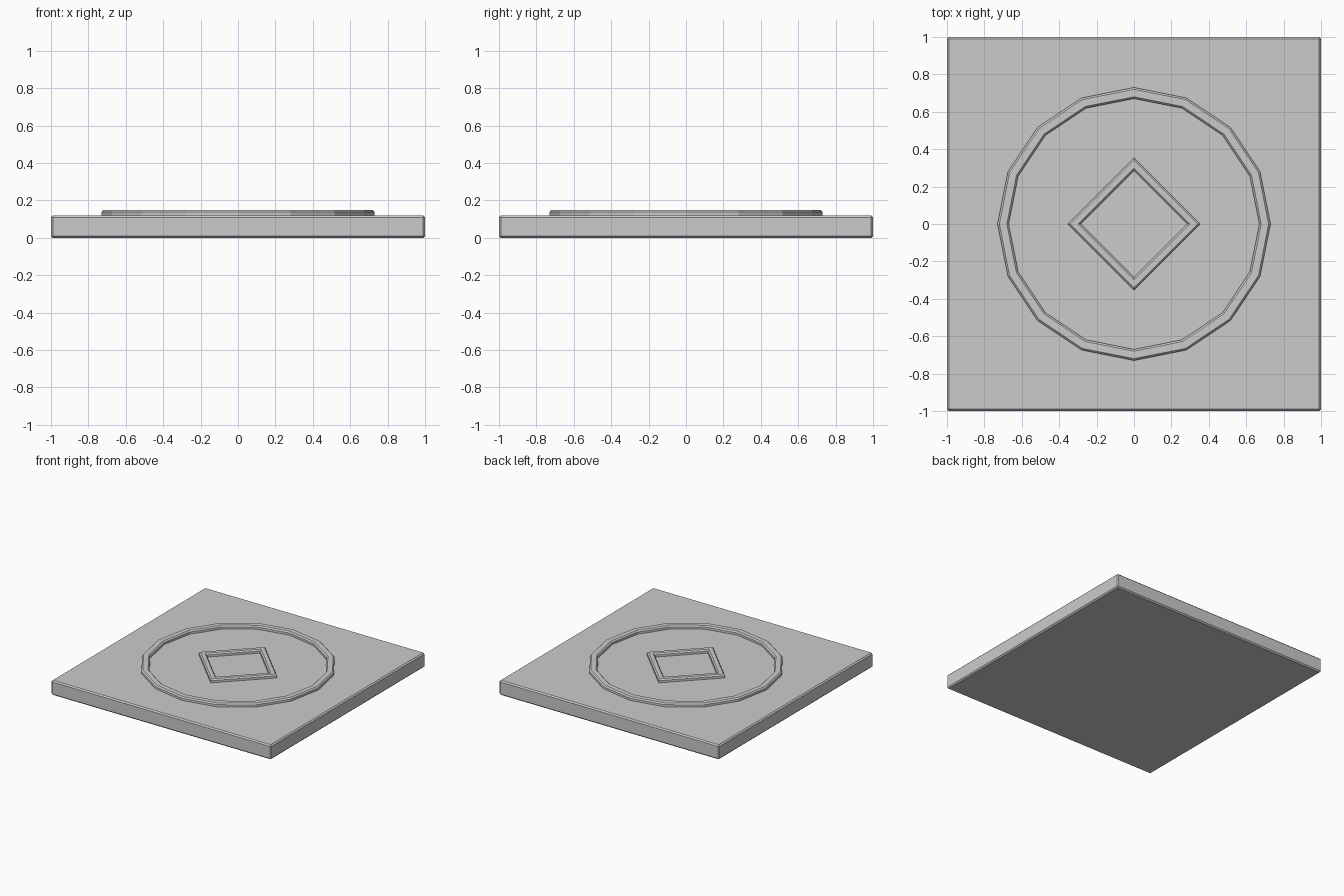
import bpy, bmesh, math

if "Cube" in bpy.data.objects:
    bpy.data.objects.remove(bpy.data.objects["Cube"])

SLAB_TOP, TRIM_TOP = 0.12, 0.148


def finish(bm, name):
    bmesh.ops.recalc_face_normals(bm, faces=bm.faces)
    mesh = bpy.data.meshes.new(name)
    bm.to_mesh(mesh)
    bm.free()
    obj = bpy.data.objects.new(name, mesh)
    bpy.context.collection.objects.link(obj)
    return obj


def raised_ring(name, sides, profile):
    """Sweep a closed (radius, z) profile round a regular polygon."""
    bm = bmesh.new()
    loops = []
    for i in range(sides):
        a = math.pi / 2 + math.tau * i / sides
        loops.append([bm.verts.new((r * math.cos(a), r * math.sin(a), z))
                      for r, z in profile])
    n = len(profile)
    for i in range(sides):
        p, q = loops[i], loops[(i + 1) % sides]
        for j in range(n):
            k = (j + 1) % n
            bm.faces.new((p[j], q[j], q[k], p[k]))
    return finish(bm, name)


def trim_profile(outer, inner, chamfer):
    low, mid = SLAB_TOP - 0.01, TRIM_TOP - 0.01
    return [(outer, low), (outer, mid), (outer - chamfer, TRIM_TOP),
            (inner + chamfer, TRIM_TOP), (inner, mid), (inner, low)]


# Square floor slab with chamfered edges
bm = bmesh.new()
bmesh.ops.create_cube(bm, size=1)
for v in bm.verts:
    v.co.x *= 2
    v.co.y *= 2
    v.co.z = (v.co.z + 0.5) * SLAB_TOP
bmesh.ops.bevel(bm, geom=bm.edges[:], offset=0.01, segments=1,
                affect='EDGES', profile=0.5)
finish(bm, "floor_slab")

# Raised sixteen-sided ring and central diamond frame
raised_ring("round_trim", 16, trim_profile(0.73, 0.67, 0.01))
raised_ring("diamond_trim", 4, trim_profile(0.355, 0.285, 0.014))
